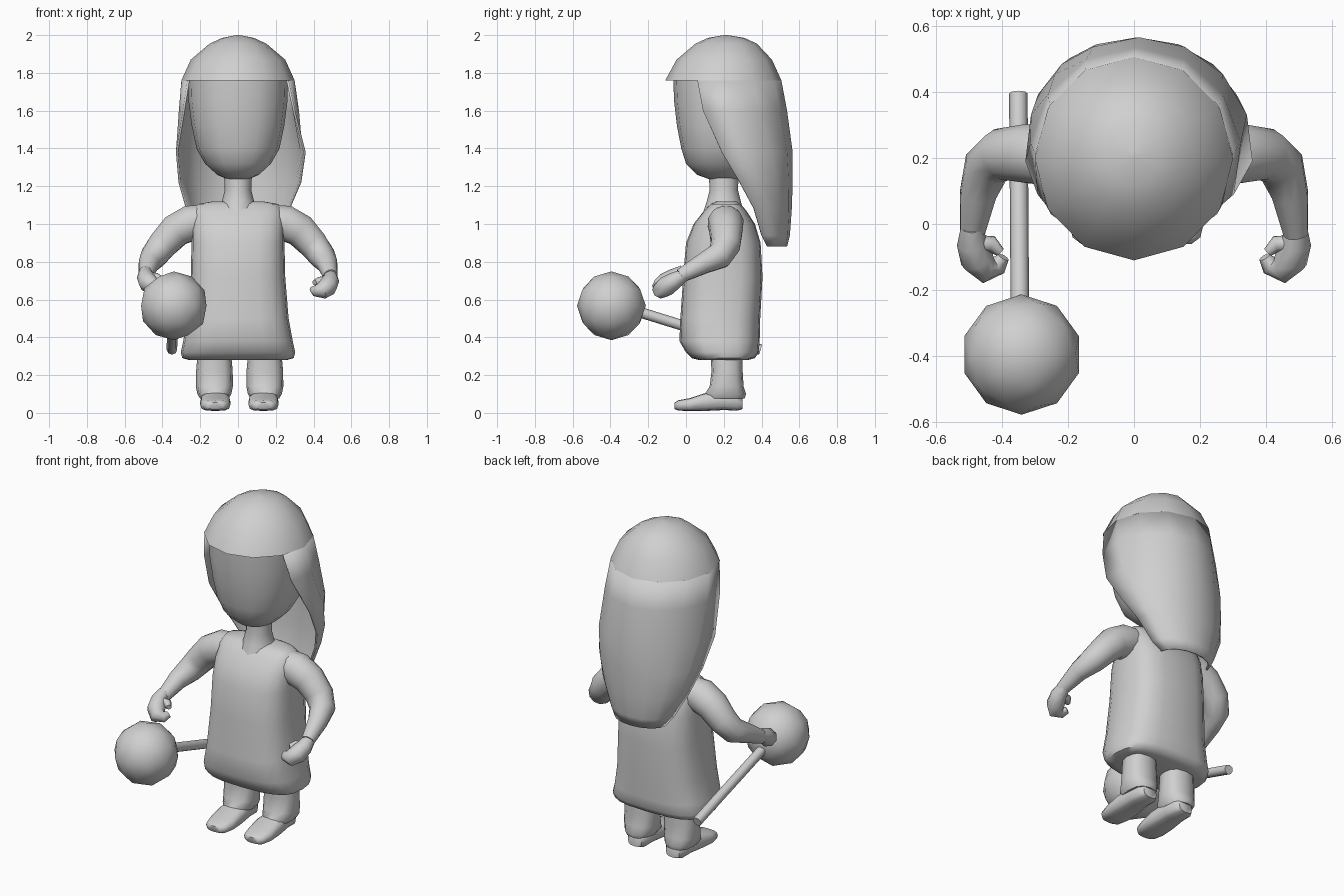
import bpy, bmesh, math
from mathutils import Vector

grey = bpy.data.materials.new("plain grey")
grey.diffuse_color = (0.63, 0.63, 0.63, 1)


def finish(name, bm, angle=50):
    bmesh.ops.recalc_face_normals(bm, faces=bm.faces)
    me = bpy.data.meshes.new(name)
    bm.to_mesh(me)
    bm.free()
    me.materials.append(grey)
    ob = bpy.data.objects.new(name, me)
    bpy.context.collection.objects.link(ob)
    bpy.ops.object.select_all(action='DESELECT')
    ob.select_set(True)
    bpy.context.view_layer.objects.active = ob
    bpy.ops.object.shade_smooth_by_angle(angle=math.radians(angle))
    return ob


def skin_rings(name, rings, closed=True, caps=True, angle=50):
    """Bridge rings of points that all have the same count."""
    bm = bmesh.new()
    rows = [[bm.verts.new(p) for p in r] for r in rings]
    n = len(rows[0])
    for a, b in zip(rows, rows[1:]):
        for i in range(n if closed else n - 1):
            j = (i + 1) % n
            bm.faces.new((a[i], a[j], b[j], b[i]))
    if caps:
        bm.faces.new(rows[0])
        bm.faces.new(rows[-1])
    return finish(name, bm, angle)


def spow(v, e):
    return math.copysign(abs(v) ** e, v)


def stack(name, rows, n=16, e=1.0, cx=0, angle=50):
    """Horizontal sections: (z, half width, front y, back y)."""
    rings = []
    for z, w, yf, yb in rows:
        t = [math.tau * i / n - math.pi / 2 for i in range(n)]
        rings.append([(cx + w * spow(math.cos(a), e),
                       (yf + yb) / 2 + (yb - yf) / 2 * spow(math.sin(a), e), z) for a in t])
    return skin_rings(name, rings, angle=angle)


def tube(name, pts, n=10, side=1):
    """Round limb along points (x, y, z, radius)."""
    P = [Vector((p[0] * side, p[1], p[2])) for p in pts]
    rings = []
    for i, p in enumerate(P):
        d = (P[min(i + 1, len(P) - 1)] - P[max(i - 1, 0)]).normalized()
        u = d.cross(Vector((0.3 * side, 0.6, -0.74))).normalized() if abs(d.y) < 0.3 \
            else d.cross(Vector((0, 0, 1))).normalized()
        if u.y < 0 and abs(d.y) < 0.3:
            u = -u
        # keep a steady reference so neighbouring rings do not twist
        if i:
            u = (ref - d * ref.dot(d)).normalized()
        ref = u
        v = d.cross(u)
        r = pts[i][3]
        rings.append([p + r * (u * math.cos(math.tau * k / n) + v * math.sin(math.tau * k / n))
                      for k in range(n)])
    return skin_rings(name, rings)


# head and neck
stack("head", [(1.235, 0.05, 0.13, 0.27), (1.26, 0.11, 0.06, 0.33), (1.32, 0.175, 0.0, 0.37),
               (1.40, 0.22, -0.025, 0.41), (1.52, 0.245, -0.048, 0.44), (1.65, 0.262, -0.063, 0.45),
               (1.78, 0.265, -0.068, 0.45)], e=0.88)
stack("neck", [(1.06, 0.105, 0.09, 0.31), (1.12, 0.085, 0.11, 0.29), (1.18, 0.07, 0.125, 0.275),
               (1.28, 0.075, 0.12, 0.28)], n=12)

# hair cap, then the long open curtain at the back
stack("hair_cap", [(1.76, 0.30, -0.11, 0.505), (1.87, 0.25, -0.05, 0.455), (1.955, 0.15, 0.05, 0.375),
                   (1.985, 0.085, 0.115, 0.31), (2.0, 0.01, 0.20, 0.22)], n=12)
curtain = []
for z, cx, w, yc, yb, yf in [(1.76, 0, 0.30, 0.198, 0.505, 0.06), (1.60, 0.005, 0.32, 0.21, 0.535, 0.09),
                             (1.38, 0.015, 0.345, 0.22, 0.565, 0.19), (1.22, 0.01, 0.325, 0.285, 0.565, 0.285),
                             (1.08, 0, 0.275, 0.36, 0.56, 0.36), (0.94, 0, 0.205, 0.40, 0.55, 0.40),
                             (0.88, 0, 0.165, 0.43, 0.535, 0.43)]:
    a0 = math.asin((yf - yc) / (yb - yc))
    step = (math.pi - 2 * a0) / 8
    curtain.append([(cx + w * math.cos(a0 + k * step), yc + (yb - yc) * math.sin(a0 + k * step), z)
                    for k in range(9)])
hair = skin_rings("hair_curtain", curtain, closed=False, caps=False)
thick = hair.modifiers.new("thickness", 'SOLIDIFY')
thick.thickness = 0.012
thick.offset = -1

# dress
stack("dress", [(0.28, 0.26, 0.07, 0.33), (0.29, 0.295, 0.03, 0.365), (0.32, 0.303, 0.0, 0.385),
                (0.38, 0.29, -0.035, 0.39), (0.50, 0.268, -0.03, 0.393), (0.72, 0.25, -0.015, 0.405),
                (0.90, 0.246, 0.0, 0.395), (1.00, 0.246, 0.04, 0.365), (1.07, 0.24, 0.095, 0.32),
                (1.105, 0.215, 0.13, 0.29), (1.12, 0.13, 0.16, 0.265)], n=20, e=0.68)

# ball and handle carried at the side
bm = bmesh.new()
bmesh.ops.create_icosphere(bm, subdivisions=2, radius=0.182)
bmesh.ops.translate(bm, verts=bm.verts, vec=(-0.34, -0.395, 0.567))
finish("ball", bm)
tube("handle", [(-0.345, -0.30, 0.55, 0.028), (-0.35, 0.395, 0.335, 0.028)], n=8)

for s, tag in ((1, "left"), (-1, "right")):
    # arm with a loosely closed hand
    tube(tag + "_arm", [(0.17, 0.21, 1.02, 0.085), (0.25, 0.21, 1.005, 0.097), (0.33, 0.212, 0.965, 0.09),
                        (0.40, 0.21, 0.89, 0.08), (0.445, 0.175, 0.83, 0.072), (0.472, 0.09, 0.79, 0.056),
                        (0.49, -0.03, 0.725, 0.038)], n=12, side=s)
    lift = 0 if s > 0 else 0.02
    hand = [(0.49, -0.01, 0.73, 0.034), (0.49, -0.06, 0.70, 0.046), (0.475, -0.105, 0.67, 0.053),
            (0.445, -0.135, 0.648, 0.046), (0.41, -0.125, 0.645, 0.03), (0.395, -0.10, 0.655, 0.018)]
    thumb = [(0.47, -0.06, 0.70, 0.026), (0.43, -0.06, 0.695, 0.025), (0.405, -0.085, 0.69, 0.015)]
    for part, path in (("hand", hand), ("thumb", thumb)):
        tube(f"{tag}_{part}", [(x, y, z + lift, r) for x, y, z, r in path], n=8, side=s)

    # trouser leg
    cx = 0.142 if s > 0 else -0.125
    stack(tag + "_leg", [(0.075, 0.075, 0.11, 0.31), (0.10, 0.09, 0.10, 0.318), (0.14, 0.098, 0.125, 0.305),
                         (0.22, 0.097, 0.135, 0.30), (0.32, 0.088, 0.13, 0.30)], n=12, e=0.8, cx=cx)

    # shoe: sections from toe to heel (y, half width, bottom z, top z)
    fx = 0.135 if s > 0 else -0.12
    rings = []
    for y, w, zb, zt in [(-0.06, 0.04, 0.02, 0.055), (-0.04, 0.066, 0.012, 0.067), (0.02, 0.08, 0.01, 0.078),
                         (0.10, 0.08, 0.01, 0.105), (0.20, 0.07, 0.015, 0.12), (0.27, 0.065, 0.012, 0.11),
                         (0.30, 0.045, 0.02, 0.085)]:
        ring = []
        for k in range(12):
            a = math.tau * k / 12
            ring.append((fx + w * spow(math.cos(a), 0.65), y,
                         (zb + zt) / 2 + (zt - zb) / 2 * spow(math.sin(a), 0.65)))
        rings.append(ring)
    skin_rings(tag + "_shoe", rings)
